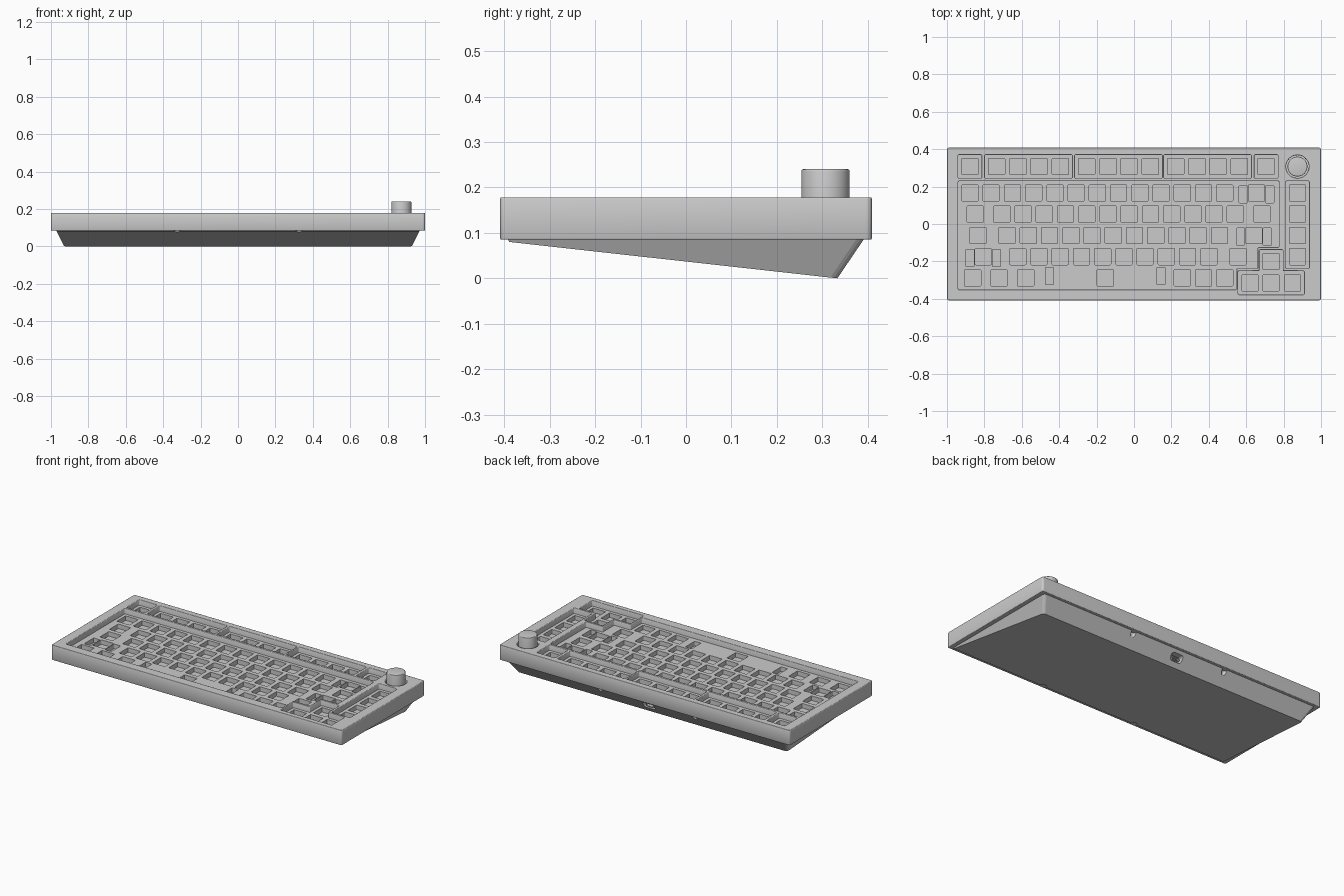
import bpy, bmesh, math
from mathutils import Vector

if "Cube" in bpy.data.objects:
    bpy.data.objects.remove(bpy.data.objects["Cube"])

U = 0.1135                 # key pitch
X0 = -0.877                # first key column
M = U / 2 + 0.006          # half size of a one-key opening
ROWS = [0.166 - i * U for i in range(5)]
FROW, COLX, ARROW_Y = 0.307, 0.874, -0.3145
ARROWS = [0.62, 0.733, 0.847]
KNOB = (0.874, 0.307)


def kx(u):
    return X0 + u * U


def rounded(pts, r, n=3):
    """Round every corner of a closed outline."""
    pts = [Vector(p) for p in pts]
    out = []
    for i, p in enumerate(pts):
        a = p + (pts[i - 1] - p).normalized() * r
        b = p + (pts[(i + 1) % len(pts)] - p).normalized() * r
        for k in range(n + 1):
            t = k / n
            out.append(a * (1 - t) ** 2 + p * 2 * t * (1 - t) + b * t * t)
    return out


def rect(x0, x1, y0, y1, r=0.005, n=2):
    return rounded([(x0, y0), (x1, y0), (x1, y1), (x0, y1)], r, n)


def slab(name, loops, z0, z1, bevel=0.0):
    """Extruded outline; loops after the first become holes."""
    cu = bpy.data.curves.new(name, 'CURVE')
    cu.dimensions, cu.fill_mode = '2D', 'BOTH'
    cu.extrude = (z1 - z0) / 2 - bevel
    cu.bevel_depth, cu.bevel_resolution, cu.offset = bevel, 1, -bevel
    for loop in loops:
        sp = cu.splines.new('POLY')
        sp.points.add(len(loop) - 1)
        for pt, co in zip(sp.points, loop):
            pt.co = (co[0], co[1], 0, 1)
        sp.use_cyclic_u = True
    tmp = bpy.data.objects.new(name + "_outline", cu)
    bpy.context.collection.objects.link(tmp)
    me = bpy.data.meshes.new_from_object(tmp.evaluated_get(bpy.context.evaluated_depsgraph_get()))
    bpy.data.objects.remove(tmp)
    ob = bpy.data.objects.new(name, me)
    bpy.context.collection.objects.link(ob)
    ob.location.z = (z0 + z1) / 2
    return ob


def mesh_object(name, bm):
    bmesh.ops.recalc_face_normals(bm, faces=bm.faces)
    me = bpy.data.meshes.new(name)
    bm.to_mesh(me)
    bm.free()
    ob = bpy.data.objects.new(name, me)
    bpy.context.collection.objects.link(ob)
    return ob


def cut(target, cutter):
    cutter.hide_render = True
    cutter.hide_set(True)
    mod = target.modifiers.new("cut", 'BOOLEAN')
    mod.operation, mod.solver, mod.object = 'DIFFERENCE', 'EXACT', cutter


def smooth(ob, angle=35):
    bpy.ops.object.select_all(action='DESELECT')
    ob.select_set(True)
    bpy.context.view_layer.objects.active = ob
    bpy.ops.object.shade_smooth_by_angle(angle=math.radians(angle))


# Case frame with its key openings
F_GROUPS = [(-0.877, 1), (-0.564, 4), (-0.083, 4), (0.393, 4), (0.706, 1)]
openings = [rect(cx - n * U / 2 - 0.006, cx + n * U / 2 + 0.006, FROW - M, FROW + M)
            for cx, n in F_GROUPS]
left, top = X0 - M, ROWS[0] + M
r1, r2, r3 = kx(14) + M, kx(13) + M, kx(12) + M
openings.append(rounded([(left, ROWS[4] - M), (r3, ROWS[4] - M), (r3, ROWS[3] - M),
                         (r2, ROWS[3] - M), (r2, ROWS[2] - M), (r1, ROWS[2] - M),
                         (r1, top), (left, top)], 0.005, 2))
openings.append(rect(COLX - M, COLX + M, ROWS[3] - M, top))
a0, a1, a2 = ARROWS
up_y = ARROW_Y + U
openings.append(rounded([(a0 - M, ARROW_Y - M), (a2 + M, ARROW_Y - M), (a2 + M, ARROW_Y + M),
                         (a1 + M, ARROW_Y + M), (a1 + M, up_y + M), (a1 - M, up_y + M),
                         (a1 - M, ARROW_Y + M), (a0 - M, ARROW_Y + M)], 0.005, 2))
openings.append([(KNOB[0] + 0.061 * math.cos(a * math.tau / 48),
                  KNOB[1] + 0.061 * math.sin(a * math.tau / 48)) for a in range(48)])
slab("case_frame", [rect(-1, 1, -0.409, 0.409, 0.014, 5)] + openings, 0.085, 0.178, 0.003)

# Switch plate: key positions, then stabiliser slots
keys = [(cx + (i - (n - 1) / 2) * U, FROW) for cx, n in F_GROUPS for i in range(n)]
layout = [list(range(13)) + [13.5],
          [0.25] + [1.5 + i for i in range(12)] + [13.75],
          [0.375] + [1.75 + i for i in range(11)] + [13.375],
          [0.625] + [2.25 + i for i in range(10)] + [12.625],
          [0.125, 1.375, 2.625, 6.375, 10, 11, 12]]
keys += [(kx(u), y) for y, row in zip(ROWS, layout) for u in row]
keys += [(COLX, y) for y in ROWS[:4]]
keys += [(x, ARROW_Y) for x in ARROWS] + [(a1, up_y)]
H = 0.0435
holes = [rect(x - H, x + H, y - H, y + H, 0.004) for x, y in keys]
for u, row, reach, dy in [(13.5, 0, 0.071, -0.007), (13.375, 2, 0.071, -0.007),
                          (0.625, 3, 0.071, -0.007), (6.375, 4, 0.298, 0.01)]:
    for s in (-1, 1):
        x, y = kx(u) + s * reach, ROWS[row] + dy
        holes.append(rect(x - 0.022, x + 0.022, y - 0.046, y + 0.046, 0.004))
slab("switch_plate", [rect(-0.96, 0.96, -0.385, 0.385)] + holes, 0.115, 0.143)

# Circuit board closing the bottom of the key holes
slab("circuit_board", [rect(-0.96, 0.96, -0.385, 0.385)], 0.103, 0.115)

# Wedge-shaped base
bm = bmesh.new()
co = [(-0.973, -0.392, 0.087), (0.973, -0.392, 0.087), (0.973, 0.392, 0.087), (-0.973, 0.392, 0.087),
      (-0.969, -0.389, 0.08), (0.969, -0.389, 0.08), (0.93, 0.333, 0), (-0.93, 0.333, 0)]
v = [bm.verts.new(c) for c in co]
for f in [(0, 1, 2, 3), (7, 6, 5, 4), (0, 4, 5, 1), (1, 5, 6, 2), (2, 6, 7, 3), (3, 7, 4, 0)]:
    bm.faces.new([v[i] for i in f])
bm.edges.ensure_lookup_table()
rear = [bm.edges.get((v[2], v[6])), bm.edges.get((v[3], v[7]))]
bmesh.ops.bevel(bm, geom=rear, offset=0.014, segments=3, profile=0.5, affect='EDGES')
base = mesh_object("wedge_base", bm)

# Screw notches under the case edge, front and back
bm = bmesh.new()
for x in (-0.326, 0.326):
    for y in (-0.385, 0.385):
        r = bmesh.ops.create_cone(bm, cap_ends=True, segments=24, radius1=0.016, radius2=0.016, depth=0.06)
        bmesh.ops.translate(bm, verts=r['verts'], vec=(x, y, 0.085))
cut(base, mesh_object("notch_cutter", bm))

# Cable port recess in the rear slope, with the socket inside
port = slab("port_cutter", [rect(-0.04, 0.04, -0.02, 0.02, 0.018, 6)], -0.06, 0.06)
port.rotation_euler.x = math.pi / 2
port.location = (0, 0.38, 0.048)
cut(base, port)
shell = slab("cable_socket", [rect(-0.028, 0.028, -0.011, 0.011, 0.01, 5),
                              rect(-0.023, 0.023, -0.006, 0.006, 0.005, 5)], -0.02, 0.02)
shell.rotation_euler.x = math.pi / 2
shell.location = (0, 0.335, 0.048)

# Volume knob
bm = bmesh.new()
bmesh.ops.create_cone(bm, cap_ends=True, segments=48, radius1=0.053, radius2=0.053, depth=0.1)
rim = [e for e in bm.edges if all(w.co.z > 0 for w in e.verts)]
bmesh.ops.bevel(bm, geom=rim, offset=0.004, segments=3, profile=0.5, affect='EDGES')
knob = mesh_object("volume_knob", bm)
knob.location = (KNOB[0], KNOB[1], 0.19)
smooth(knob)
